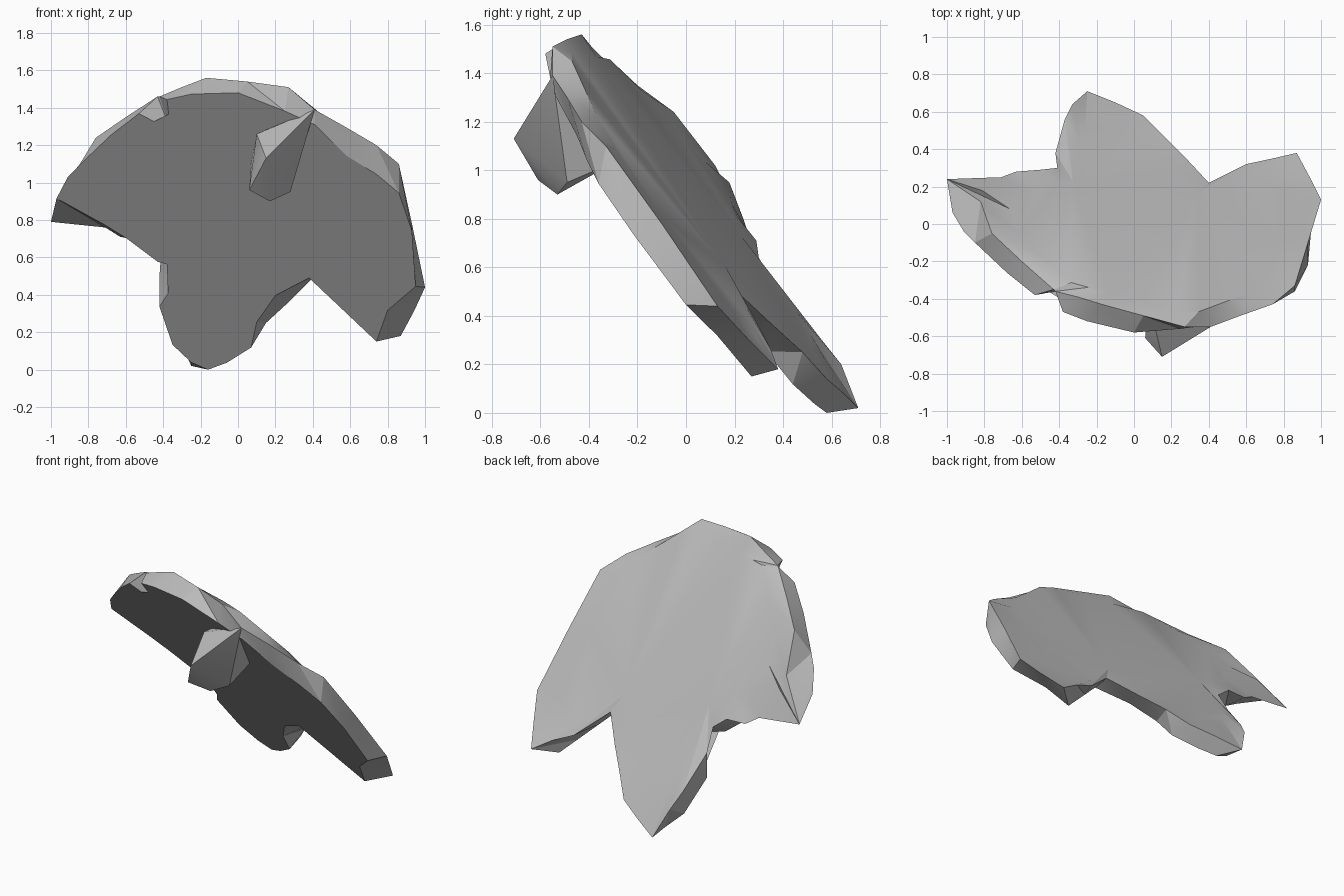
import bpy
import bmesh
import math
from mathutils import Vector

cube = bpy.data.objects.get("Cube")
if cube:
    bpy.data.objects.remove(cube, do_unlink=True)

# One plain stone colour
stone = bpy.data.materials.new("stone_grey")
stone.use_nodes = True
stone.diffuse_color = (0.5, 0.5, 0.5, 1)
stone.node_tree.nodes["Principled BSDF"].inputs["Base Color"].default_value = stone.diffuse_color


def upper_plane(x, y):
    """Height of the slanted back surface."""
    return 0.93 - 0.32 * x - 1.34 * y


def lower_plane(x, y):
    """Height of the slanted front surface."""
    return 0.717 - 0.286 * x - 1.316 * y


def finish(name, bm):
    """Turn a bmesh into a shaded object with the stone material."""
    bmesh.ops.recalc_face_normals(bm, faces=bm.faces)
    mesh = bpy.data.meshes.new(name)
    bm.to_mesh(mesh)
    bm.free()
    mesh.materials.append(stone)
    obj = bpy.data.objects.new(name, mesh)
    bpy.context.collection.objects.link(obj)
    bpy.ops.object.select_all(action="DESELECT")
    obj.select_set(True)
    bpy.context.view_layer.objects.active = obj
    bpy.ops.object.shade_smooth_by_angle(angle=math.radians(22))
    return obj


def bridge(bm, ring_a, ring_b):
    """Join two closed rings of equal length with triangles."""
    for i in range(len(ring_a)):
        j = (i + 1) % len(ring_a)
        bm.faces.new((ring_a[i], ring_a[j], ring_b[j]))
        bm.faces.new((ring_a[i], ring_b[j], ring_b[i]))


def cap(bm, ring, plane, centre, scale):
    """Close a rim with a bevelled border and a flat middle."""
    inner = []
    for v in ring:
        p = centre + (v.co - centre) * scale
        inner.append(bm.verts.new((p.x, p.y, plane(p.x, p.y))))
    bridge(bm, ring, inner)
    middle = bm.faces.new(inner)
    bmesh.ops.triangulate(bm, faces=[middle])


# Rim of the back surface, from the left-hand tip round the crest and the lobes
upper_rim = [
    (-1, .24, .79), (-.82, .12, 1.02), (-.76, -.05, 1.24), (-.6, -.2, 1.35),
    (-.43, -.35, 1.46), (-.42, -.36, 1.46), (-.3, -.39, 1.51), (-.17, -.43, 1.56),
    (.05, -.49, 1.54), (.27, -.55, 1.51), (.41, -.55, 1.39), (.57, -.49, 1.3),
    (.74, -.43, 1.2), (.86, -.33, 1.1), (.93, -.1, .78), (1, .13, .44),
    (.94, .25, .31), (.87, .38, .18), (.74, .35, .26), (.6, .32, .32),
    (.4, .22, .49), (.27, .36, .36), (.15, .48, .25), (.05, .58, .14),
    (-.1, .65, .08), (-.25, .71, .02), (-.33, .64, .2), (-.37, .56, .3),
    (-.42, .38, .5), (-.41, .3, .64), (-.5, .29, .71), (-.63, .28, .71),
    (-.71, .25, .76),
]
# Matching rim of the front surface, lying on its plane
lower_rim = [
    (-.97, .06), (-.91, -.04), (-.85, -.1), (-.68, -.26), (-.53, -.38),
    (-.36, -.35), (-.38, -.47), (-.25, -.52), (0, -.58), (.25, -.56),
    (.41, -.54), (.58, -.45), (.74, -.41), (.86, -.36), (.93, -.22),
    (.95, 0), (.8, .13), (.74, .27), (.64, .22), (.52, .16),
    (.38, .09), (.2, .2), (.1, .33), (.07, .44), (-.06, .53),
    (-.16, .58), (-.25, .57), (-.35, .52), (-.42, .38), (-.29, .2),
    (-.43, .2), (-.6, .14), (-.72, .11),
]

# Slanted broken slab
bm = bmesh.new()
upper = [bm.verts.new(p) for p in upper_rim]
lower = [bm.verts.new((x, y, max(0, lower_plane(x, y)))) for x, y in lower_rim]
bridge(bm, upper, lower)
middle = Vector((.05, -.1, 0))
cap(bm, upper, upper_plane, middle, 0.82)
cap(bm, lower, lower_plane, middle, 0.9)
finish("broken_slab", bm)

# Faceted spur jutting from the front
bm = bmesh.new()
spur = [
    (.41, -.55, 1.39), (.1, -.5, 1.26), (.15, -.71, 1.13),
    (.06, -.61, .96), (.17, -.53, .9), (.28, -.49, .95),
    (.3, -.28, 1.04), (.07, -.3, 1.1), (.12, -.43, 1.27),
]
for p in spur:
    bm.verts.new(p)
bmesh.ops.convex_hull(bm, input=bm.verts)
finish("front_spur", bm)
